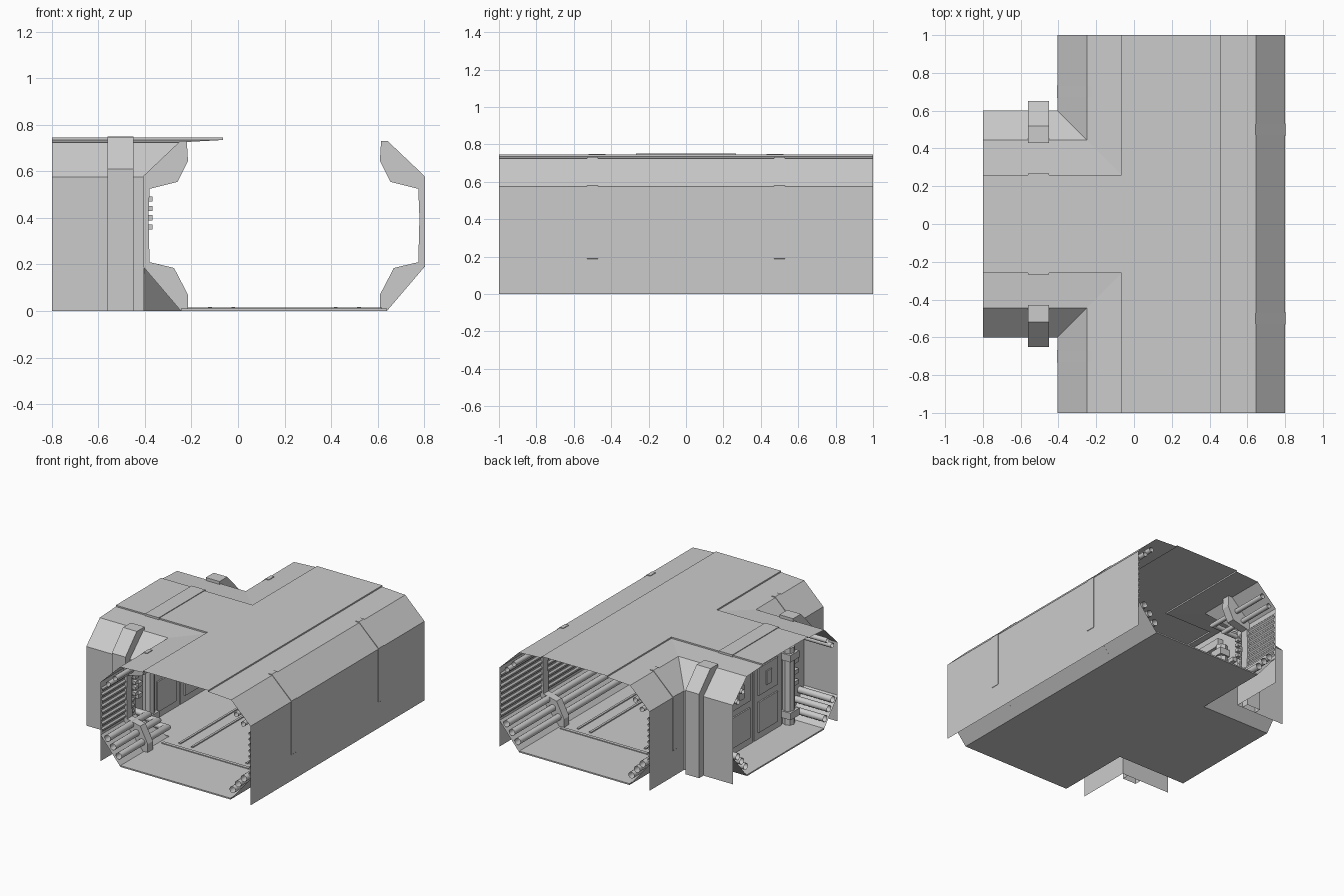
import bpy, bmesh, math
from mathutils import Vector

cube = bpy.data.objects.get("Cube")
if cube:
    bpy.data.objects.remove(cube, do_unlink=True)

grey = bpy.data.materials.new("light_grey")
grey.use_nodes = True
colour = (0.6, 0.6, 0.6, 1)
grey.diffuse_color = colour
grey.node_tree.nodes["Principled BSDF"].inputs["Base Color"].default_value = colour
MIDDLE = Vector((0.1, 0, 0.4))


def finish(name, bm, solid, smooth=False):
    """Turn a bmesh into an object, with faces pointing outwards."""
    bmesh.ops.recalc_face_normals(bm, faces=bm.faces)
    if not solid:
        side = sum(f.normal.dot(f.calc_center_median() - MIDDLE) * f.calc_area() for f in bm.faces)
        if side < 0:
            bmesh.ops.reverse_faces(bm, faces=bm.faces)
    mesh = bpy.data.meshes.new(name)
    bm.to_mesh(mesh)
    bm.free()
    ob = bpy.data.objects.new(name, mesh)
    bpy.context.collection.objects.link(ob)
    mesh.materials.append(grey)
    if smooth:
        bpy.ops.object.select_all(action='DESELECT')
        ob.select_set(True)
        bpy.context.view_layer.objects.active = ob
        bpy.ops.object.shade_smooth_by_angle(angle=math.radians(40))
    return ob


# Wall paths: d is the distance inwards from the outer wall
def right_path(y0=-1, y1=1):
    return lambda d: [(0.8 - d, y0), (0.8 - d, y1)]


def left_path(y0, y1):
    return lambda d: [(-0.405 + d, y0), (-0.405 + d, y1)]


def corner_path(s):
    return lambda d: [(-0.405 + d, s), (-0.405 + d, s * (0.6 - d)), (-0.8, s * (0.6 - d))]


def branch_path(s, x0, x1):
    return lambda d: [(x0, s * (0.6 - d)), (x1, s * (0.6 - d))]


def sweep(name, path, profile, closed=False, caps=False, smooth=False):
    """Sweep a (d, z) profile along a wall path with mitred corners."""
    bm = bmesh.new()
    rows = [[bm.verts.new((x, y, z)) for x, y in path(d)] for d, z in profile]
    pairs = list(zip(rows, rows[1:]))
    if closed:
        pairs.append((rows[-1], rows[0]))
    for a, b in pairs:
        for i in range(len(a) - 1):
            bm.faces.new((a[i], a[i + 1], b[i + 1], b[i]))
    if caps:
        bm.faces.new([r[0] for r in rows])
        bm.faces.new([r[-1] for r in rows])
    return finish(name, bm, closed or caps, smooth)


def box(name, x, y, z):
    """Box from three (low, high) ranges."""
    bm = bmesh.new()
    bmesh.ops.create_cube(bm, size=1)
    for v in bm.verts:
        v.co = [r[0] if c < 0 else r[1] for c, r in zip(v.co, (x, y, z))]
    return finish(name, bm, True)


def tee_plate(name, d, z, thick=0):
    """Flat T-shaped plate inset by d from the walls."""
    pts = corner_path(-1)(d) + corner_path(1)(d)[::-1] + right_path()(d)[::-1]
    bm = bmesh.new()
    face = bm.faces.new([bm.verts.new((x, y, z)) for x, y in pts])
    if thick:
        new = bmesh.ops.extrude_face_region(bm, geom=[face])["geom"]
        up = [v for v in new if isinstance(v, bmesh.types.BMVert)]
        bmesh.ops.translate(bm, verts=up, vec=(0, 0, thick))
        if not face.is_valid or len(bm.faces) == len(pts) + 1:
            bm.faces.new([v for v in bm.verts if v not in up])
    return finish(name, bm, bool(thick))


def circle(d, z, r, n=10):
    return [(d + r * math.cos(2 * math.pi * i / n), z + r * math.sin(2 * math.pi * i / n)) for i in range(n)]


# Outer shell, lower slopes, floor and raised roof
shell = [(0, 0), (0, 0.575), (0.155, 0.725), (0.34, 0.735), (0.34, 0.745)]
lower = [(0, 0.19), (0.16, 0)]
sides = {"right": right_path(), "front_corner": corner_path(-1), "back_corner": corner_path(1)}
pipes = [(0.055, 0.18, 0.024), (0.1, 0.13, 0.024), (0.145, 0.075, 0.024),
         (0.06, 0.575, 0.018), (0.115, 0.63, 0.018)]
for side, path in sides.items():
    sweep(side + "_shell", path, shell)
    sweep(side + "_lower_slope", path, lower)
    for i, (d, z, r) in enumerate(pipes):
        sweep(f"{side}_pipe_{i}", path, circle(d, z, r), closed=True, smooth=True)
tee_plate("roof_panel", 0.34, 0.745)
tee_plate("floor", 0.16, 0, 0.01)

# Ribbed wall lining
ridges = [(0.004 + 0.01 * (i % 4 in (1, 2)), 0.21 + i * 0.0105) for i in range(32)]
sweep("right_wall_lining", right_path(), ridges)
for s, end in ((-1, "front"), (1, "back")):
    sweep(end + "_left_wall_lining", left_path(s, s * 0.63), ridges)

# Frame ribs that hold the pipes
rib = [(-0.002, 0.19), (-0.002, 0.58), (0.157, 0.731), (0.185, 0.731), (0.19, 0.645), (0.145, 0.555),
       (0.025, 0.525), (0.02, 0.4), (0.025, 0.21), (0.13, 0.185), (0.19, 0.07), (0.19, 0), (0.16, 0)]
for s, end in ((-1, "front"), (1, "back")):
    sweep(end + "_right_rib", right_path(s * 0.47, s * 0.53), rib, closed=True, caps=True)
    sweep(end + "_left_rib", left_path(s * 0.67, s * 0.73), rib, closed=True, caps=True)
    # Raised edges of the ribs on the outer wall
    for e in (0.47, 0.53):
        a, b = s * e - 0.003, s * e + 0.003
        box(end + "_right_rib_edge", (0.799, 0.803), (a, b), (0.19, 0.575))
        a, b = s * (e + 0.2) - 0.003, s * (e + 0.2) + 0.003
        box(end + "_left_rib_edge", (-0.408, -0.404), (a, b), (0.19, 0.575))
    for k in range(4):
        z = 0.35 + 0.04 * k
        box(end + "_wall_clip", (-0.4, -0.368), sorted((s * 0.62, s * 0.65)), (z, z + 0.022))

# Branch pillars, open underneath, and the band over the roof
pillar = [(-0.05, 0), (-0.05, 0.61), (0.08, 0.747), (0.17, 0.747), (0.17, 0.724), (0.155, 0.72), (0, 0.575), (0, 0)]
for s, end in ((-1, "front"), (1, "back")):
    sweep(end + "_pillar", branch_path(s, -0.56, -0.45), pillar, caps=True)
box("roof_band", (-0.56, -0.45), (-0.267, 0.267), (0.735, 0.75))

# Bulkhead across the branch
half = [(0.16, 0.005), (0, 0.19), (0, 0.575), (0.155, 0.72)]
bm = bmesh.new()
outline = [(-0.6 + d, z) for d, z in half] + [(0.6 - d, z) for d, z in half[::-1]]
near = bm.faces.new([bm.verts.new((-0.53, y, z)) for y, z in outline])
far = bm.faces.new([bm.verts.new((-0.48, y, z)) for y, z in outline])
bmesh.ops.bridge_loops(bm, edges=list(near.edges) + list(far.edges))
finish("bulkhead", bm, True)

# Door leaves, trims and columns on both faces of the bulkhead
for face, x, out in (("outer", -0.53, -1), ("inner", -0.48, 1)):
    def layer(t):
        return sorted((x, x + out * t))
    box(face + "_door_header", layer(0.045), (-0.36, 0.36), (0.58, 0.64))
    for s in (-1, 1):
        box(face + "_door_leaf", layer(0.012), sorted((s * 0.006, s * 0.32)), (0.01, 0.58))
        for z0, z1 in ((0.06, 0.28), (0.33, 0.53)):
            box(face + "_door_inset", layer(0.022), sorted((s * 0.05, s * 0.27)), (z0, z1))
        box(face + "_door_slot", layer(0.03), sorted((s * 0.13, s * 0.19)), (0.38, 0.48))
        bm = bmesh.new()
        bmesh.ops.create_cone(bm, cap_ends=True, segments=8, radius1=0.042, radius2=0.042, depth=0.56)
        bmesh.ops.translate(bm, verts=bm.verts, vec=(x + out * 0.03, s * 0.38, 0.29))
        finish(face + "_door_column", bm, True)
        for z in (0.06, 0.48):
            box(face + "_column_collar", layer(0.08), sorted((s * 0.33, s * 0.43)), (z, z + 0.05))
        for z in (0.25, 0.33, 0.41):
            box(face + "_bulkhead_clip", layer(0.03), sorted((s * 0.45, s * 0.5)), (z, z + 0.03))

# Floor seams and grating frames
for y in (-0.55, 0.55):
    box("floor_seam", (-0.22, 0.62), (y - 0.012, y + 0.012), (0.01, 0.016))
for x in (-0.12, 0.42):
    for edge in (x, x + 0.1):
        box("grating_rail", (edge - 0.008, edge + 0.008), (-0.5, 0.5), (0.01, 0.018))
